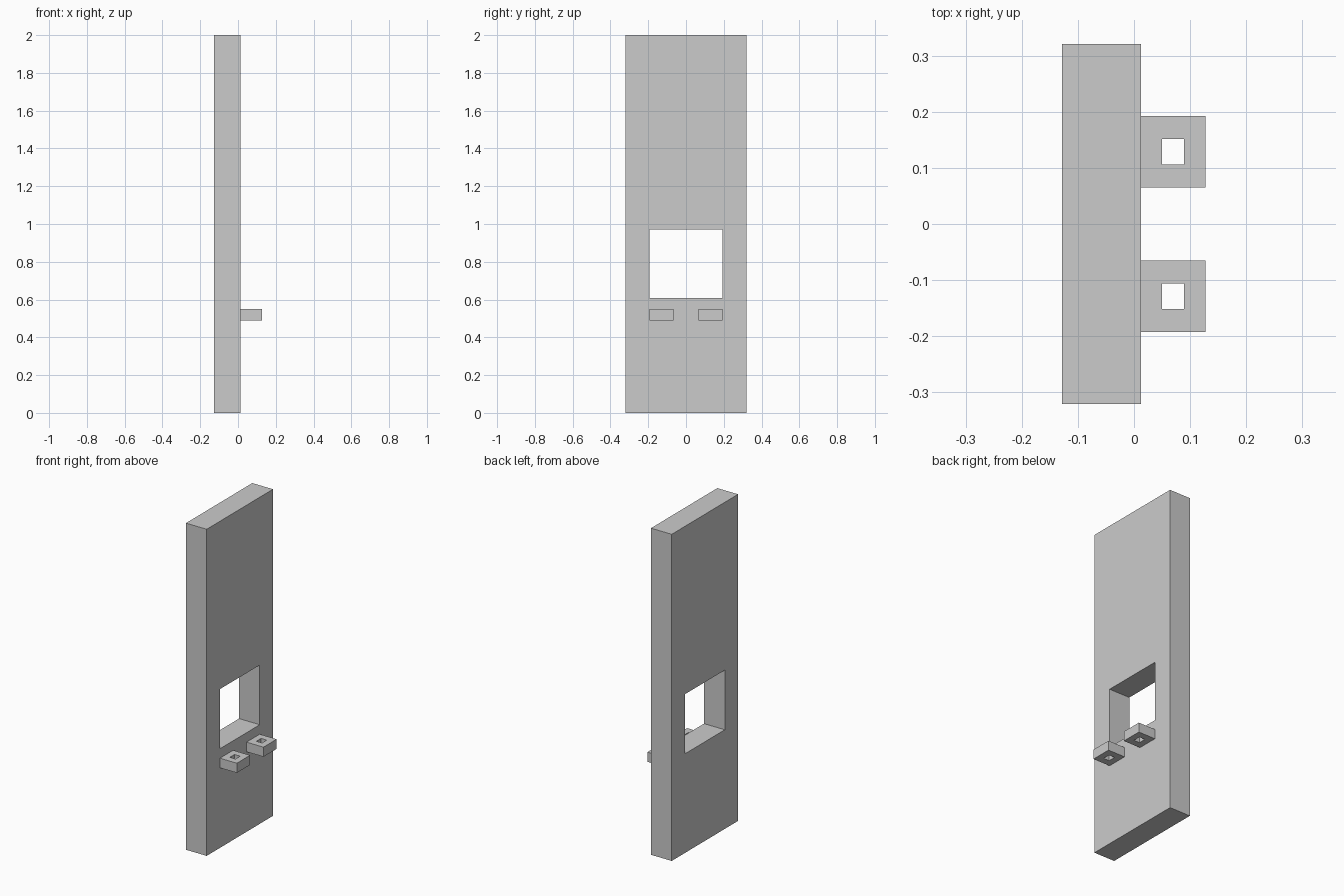
import bpy, bmesh
from mathutils import Vector

if "Cube" in bpy.data.objects:
    bpy.data.objects.remove(bpy.data.objects["Cube"])


def framed_block(name, outer, inner, depth, place):
    """Rectangular block with a rectangular hole running through its depth.
    outer / inner = (u0, u1, v0, v1); place maps (u, v, depth) to x, y, z."""
    bm = bmesh.new()

    def ring(r, d):
        u0, u1, v0, v1 = r
        return [bm.verts.new(Vector(place(u, v, d)))
                for u, v in ((u0, v0), (u1, v0), (u1, v1), (u0, v1))]

    o0, o1 = (ring(outer, d) for d in depth)
    i0, i1 = (ring(inner, d) for d in depth)
    for a, b in ((o0, o1), (o1, i1), (i1, i0), (i0, o0)):
        for k in range(4):
            n = (k + 1) % 4
            bm.faces.new((a[k], a[n], b[n], b[k]))
    bmesh.ops.recalc_face_normals(bm, faces=bm.faces)
    mesh = bpy.data.meshes.new(name)
    bm.to_mesh(mesh)
    bm.free()
    obj = bpy.data.objects.new(name, mesh)
    bpy.context.collection.objects.link(obj)
    return obj


# Tall upright panel with a window cut through its thickness
framed_block("panel", (-0.321, 0.321, 0, 2), (-0.1925, 0.1925, 0.607, 0.972),
             (-0.128, 0.0125), lambda y, z, x: (x, y, z))

# Bracket with a vertical square hole, mirrored to the other side
bracket = framed_block("brackets", (0.0125, 0.127, 0.065, 0.1925),
                       (0.05, 0.089, 0.106, 0.1515), (0.49, 0.549),
                       lambda x, y, z: (x, y, z))
mirror = bracket.modifiers.new("other_side", 'MIRROR')
mirror.use_axis = (False, True, False)
